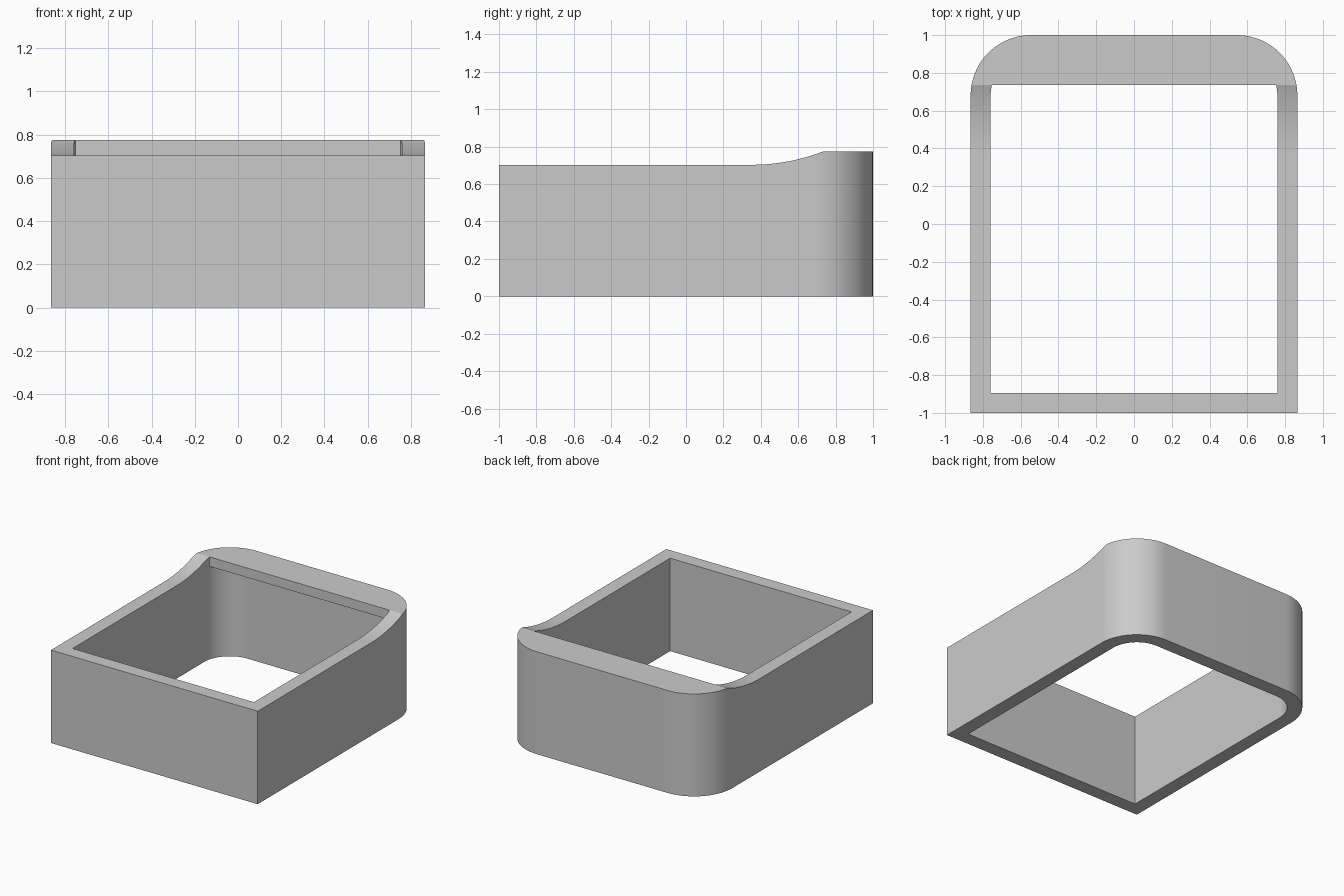
import bpy, bmesh, math

cube = bpy.data.objects.get("Cube")
if cube:
    bpy.data.objects.remove(cube, do_unlink=True)

HALF_X, WALL, LOW, HIGH = 0.865, 0.106, 0.703, 0.775
LIP_Y, RAMP_Y, RADIUS, STEPS = 0.735, 0.35, 0.32, 20

grey = bpy.data.materials.new("light grey")
grey.use_nodes = True
colour = (0.6, 0.6, 0.6, 1)
grey.diffuse_color = colour
grey.node_tree.nodes["Principled BSDF"].inputs["Base Color"].default_value = colour


def prism(name, points, offset):
    """Extrude a closed loop of 3D points along the offset."""
    bm = bmesh.new()
    face = bm.faces.new([bm.verts.new(p) for p in points])
    ext = bmesh.ops.extrude_face_region(bm, geom=[face])
    moved = [g for g in ext["geom"] if isinstance(g, bmesh.types.BMVert)]
    bmesh.ops.translate(bm, verts=moved, vec=offset)
    bmesh.ops.recalc_face_normals(bm, faces=bm.faces)
    mesh = bpy.data.meshes.new(name)
    bm.to_mesh(mesh)
    bm.free()
    mesh.materials.append(grey)
    obj = bpy.data.objects.new(name, mesh)
    bpy.context.collection.objects.link(obj)
    return obj


def outline(inset, z):
    """Rectangle with square front corners and rounded back corners."""
    x, y, r = HALF_X - inset, 1 - inset, RADIUS - inset
    arc = [math.pi / 2 * i / STEPS for i in range(STEPS + 1)]
    right = [(x - r + r * math.cos(a), y - r + r * math.sin(a), z) for a in arc]
    left = [(-px, py, pz) for px, py, pz in reversed(right)]
    return [(-x, -y, z), (x, -y, z)] + right + left


def combine(obj, cutter, operation):
    """Apply a boolean and discard the cutter."""
    mod = obj.modifiers.new("cut", "BOOLEAN")
    mod.operation, mod.solver, mod.object = operation, "EXACT", cutter
    bpy.context.view_layer.update()
    graph = bpy.context.evaluated_depsgraph_get()
    mesh = bpy.data.meshes.new_from_object(obj.evaluated_get(graph))
    obj.modifiers.clear()
    obj.data = mesh
    bpy.data.objects.remove(cutter, do_unlink=True)


# Side silhouette: low front, concave sweep up to the raised back
run, rise = LIP_Y - RAMP_Y, HIGH - LOW
sweep_r = (run ** 2 + rise ** 2) / (2 * rise)
sweep = math.asin(run / sweep_r)
angles = [sweep * i / STEPS for i in range(STEPS + 1)]
profile = [(-1, 0, 0), (-1, -1.2, 0), (-1, -1.2, LOW)]
profile += [(-1, RAMP_Y + sweep_r * math.sin(a),
             LOW + sweep_r * (1 - math.cos(a))) for a in angles]
profile += [(-1, 1.2, HIGH), (-1, 1.2, 0)]
frame = prism("frame", profile, (2, 0, 0))

# Rounded outer walls
combine(frame, prism("outer_walls", outline(0, -0.2), (0, 0, 1.4)), "INTERSECT")

# Through cavity, leaving an overhanging lip along the back
cavity = prism("cavity", outline(WALL, -0.2), (0, 0, 1.4))
lip = prism("back_lip", [(-1, LIP_Y, LOW), (1, LIP_Y, LOW),
                         (1, 1.2, LOW), (-1, 1.2, LOW)], (0, 0, 1))
combine(cavity, lip, "DIFFERENCE")
combine(frame, cavity, "DIFFERENCE")

# Smooth curves with crisp edges
bpy.ops.object.select_all(action="DESELECT")
frame.select_set(True)
bpy.context.view_layer.objects.active = frame
bpy.ops.object.shade_smooth_by_angle(angle=math.radians(14))
